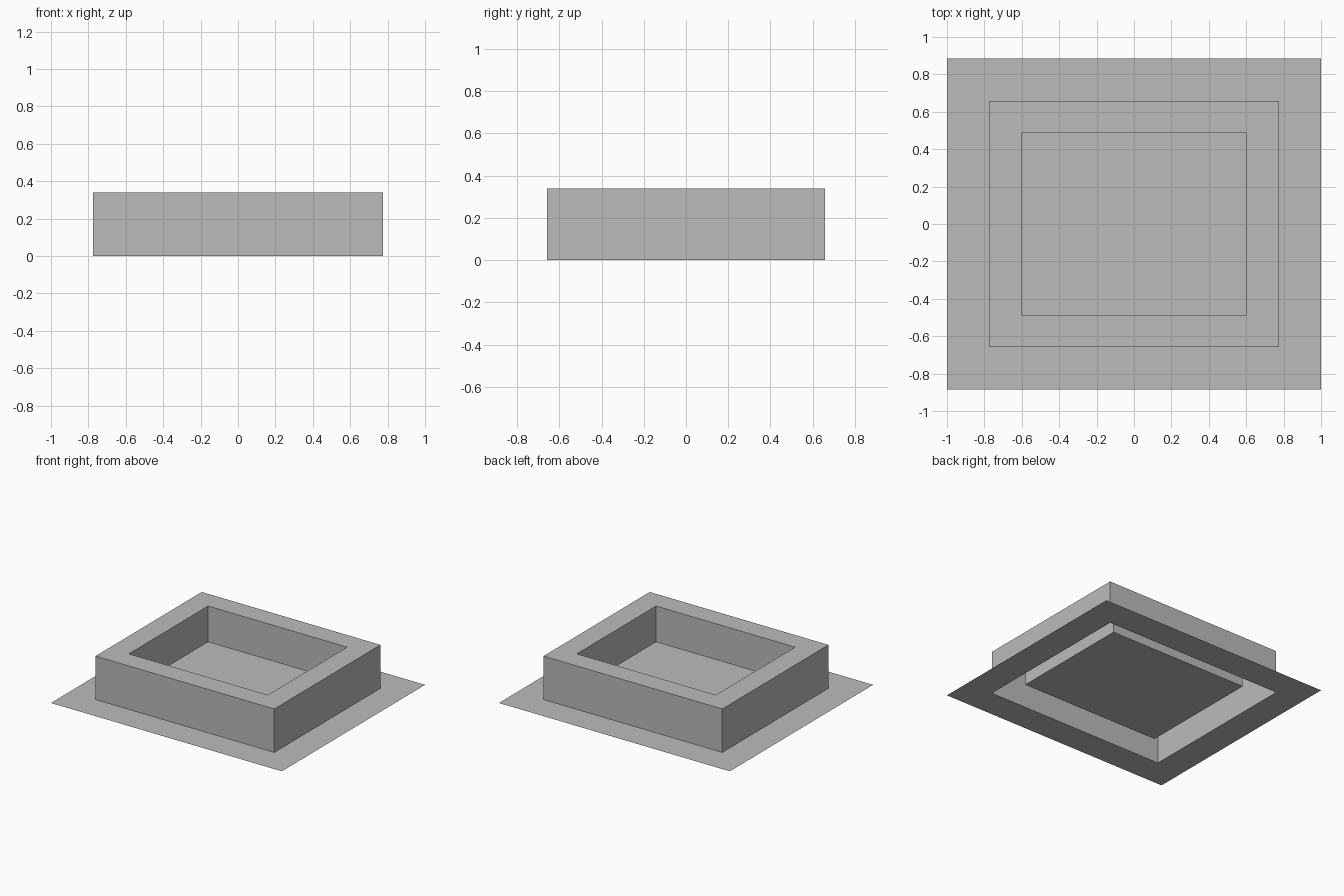
import bpy
import bmesh

cube = bpy.data.objects.get("Cube")
if cube:
    bpy.data.objects.remove(cube, do_unlink=True)

# Single grey colour
grey = bpy.data.materials.new("plain_grey")
grey.use_nodes = True
colour = (0.5, 0.5, 0.5, 1)
grey.diffuse_color = colour
grey.node_tree.nodes["Principled BSDF"].inputs["Base Color"].default_value = colour

HEIGHT, FLOOR = 0.34, 0.06
OUTER, WALL, WELL = (1.0, 0.886), (0.774, 0.657), (0.602, 0.49)


def ring(bm, half, z):
    """Rectangle of four vertices, counter-clockwise from above."""
    x, y = half
    return [bm.verts.new((sx * x, sy * y, z))
            for sx, sy in ((-1, -1), (1, -1), (1, 1), (-1, 1))]


def sheet(name, rings, capped=False):
    """Open sheet bridging rectangles from the outside in."""
    bm = bmesh.new()
    loops = [ring(bm, half, z) for half, z in rings]
    for a, b in zip(loops, loops[1:]):
        for i in range(4):
            j = (i + 1) % 4
            bm.faces.new((a[i], a[j], b[j], b[i]))
    if capped:
        bm.faces.new(loops[-1])
    mesh = bpy.data.meshes.new(name)
    bm.to_mesh(mesh)
    bm.free()
    mesh.materials.append(grey)
    obj = bpy.data.objects.new(name, mesh)
    bpy.context.collection.objects.link(obj)
    return obj


# Flat base flange, open under the raised curb
sheet("base_flange", [(OUTER, 0), (WALL, 0)])

# Hollow curb: outer walls and top rim
sheet("raised_curb", [(WALL, 0), (WALL, HEIGHT), (WELL, HEIGHT)])

# Recessed well: inner walls and floor
sheet("recessed_well", [(WELL, HEIGHT), (WELL, FLOOR)], capped=True)
